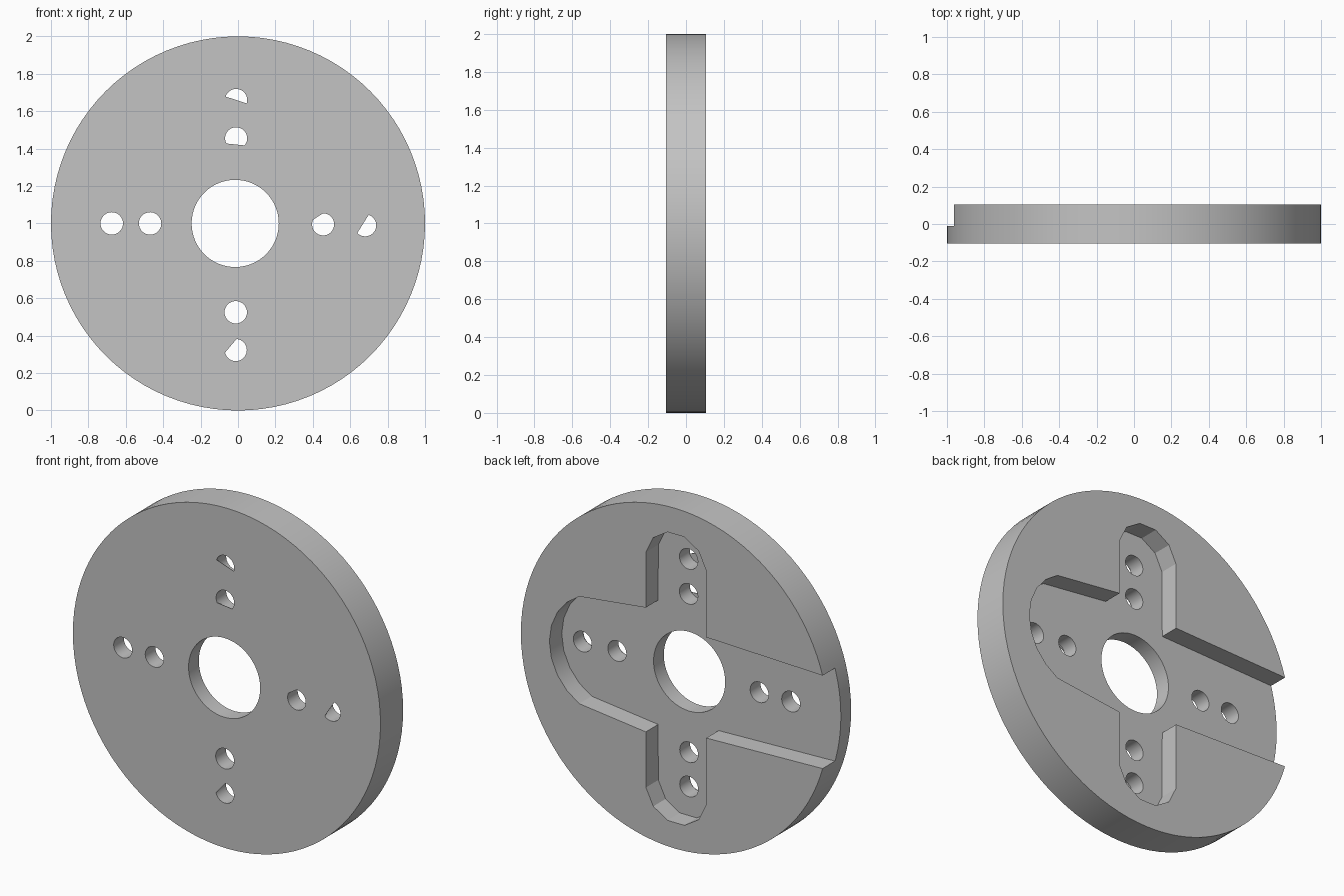
import bpy, bmesh
from math import sin, cos, radians
from mathutils import Vector

cube = bpy.data.objects.get("Cube")
if cube:
    bpy.data.objects.remove(cube)

BACK, FRONT, FLOOR = 0.105, -0.105, -0.01   # depths along y

steel = bpy.data.materials.new("plain_grey")
steel.use_nodes = True
grey = (0.55, 0.55, 0.55, 1)
steel.diffuse_color = grey
steel.node_tree.nodes["Principled BSDF"].inputs["Base Color"].default_value = grey


def arc(cx, cz, r, start, end, n):
    """Points on an arc in the x-z plane, angles in degrees."""
    steps = [radians(start + (end - start) * i / n) for i in range(n + 1)]
    return [(cx + r * cos(a), cz + r * sin(a)) for a in steps]


def circle(cx, cz, r, n):
    return arc(cx, cz, r, 0, 360, n)[:-1]


def prism(name, outline, y0, y1):
    """Extrude an x-z outline (heights relative to the hub) from y0 to y1."""
    bm = bmesh.new()
    face = bm.faces.new([bm.verts.new((x, y0, z + 1)) for x, z in outline])
    side = bmesh.ops.extrude_face_region(bm, geom=[face])["geom"]
    moved = [v for v in side if isinstance(v, bmesh.types.BMVert)]
    bmesh.ops.translate(bm, verts=moved, vec=(0, y1 - y0, 0))
    bmesh.ops.recalc_face_normals(bm, faces=bm.faces)
    mesh = bpy.data.meshes.new(name)
    bm.to_mesh(mesh)
    bm.free()
    obj = bpy.data.objects.new(name, mesh)
    bpy.context.collection.objects.link(obj)
    mesh.materials.append(steel)
    return obj


def cut(target, outline, y0, y1):
    """Subtract a prism from the target and discard the cutter."""
    cutter = prism("cutter", outline, y0, y1)
    cutter.hide_render = True
    mod = target.modifiers.new("cut", 'BOOLEAN')
    mod.operation, mod.solver, mod.object = 'DIFFERENCE', 'EXACT', cutter
    bpy.context.view_layer.objects.active = target
    bpy.ops.object.modifier_apply(modifier=mod.name)
    bpy.data.objects.remove(cutter)


def clipped_circle(cx, cz, r, angle, offset, n=48):
    """Circle cut off by a chord facing the given angle."""
    normal = Vector((cos(radians(angle)), sin(radians(angle))))
    along = Vector((-normal.y, normal.x))
    half = (r * r - offset * offset) ** 0.5
    centre = Vector((cx, cz))
    ends = [centre + normal * offset + along * half * s for s in (1, -1)]
    kept = []
    for i in range(n):
        a = radians(angle) + radians(360) * (i + 0.5) / n
        p = Vector((cos(a), sin(a))) * r
        if p.dot(normal) < offset - 0.001:
            kept.append(tuple(centre + p))
    return [tuple(ends[0])] + kept + [tuple(ends[1])]


# Disc
disc = prism("slotted_disc", circle(0, 0, 1, 96), FRONT, BACK)

# Cross-shaped pocket in the back, open at the -x rim
upper = arc(0.463, 0, 0.352, 0, 63.5, 4) + [(0.188, 0.365)]
upper += arc(-0.008, 0.657, 0.198, 10, 170, 5)
upper += [(-0.205, 0.296), (-1.2, 0.266)]
lower = [(x, -z) for x, z in reversed(upper[1:])]
cut(disc, upper + lower, FLOOR, 0.3)

# Centre bore
cut(disc, circle(-0.015, 0, 0.233, 64), -0.3, 0.3)

# Plain bolt holes
for x, z in [(-0.675, 0), (-0.47, 0), (-0.012, -0.475)]:
    cut(disc, circle(x, z, 0.06, 32), -0.3, 0.3)

# Bolt holes partly covered by a thin skin at the front: x, z, chord angle, offset
for x, z, angle, offset in [(-0.01, 0.66, -108, 0), (-0.01, 0.455, -96, 0.033),
                            (0.455, -0.005, 123, 0.05), (0.68, -0.01, 148, 0.014),
                            (-0.012, -0.677, 140, 0.035)]:
    cut(disc, circle(x, z, 0.06, 32), FRONT + 0.003, 0.3)
    cut(disc, clipped_circle(x, z, 0.059, angle, offset), -0.3, 0)

# Smooth rim and bores, crisp edges
bpy.ops.object.select_all(action='DESELECT')
disc.select_set(True)
bpy.context.view_layer.objects.active = disc
bpy.ops.object.shade_smooth_by_angle(angle=radians(20))
